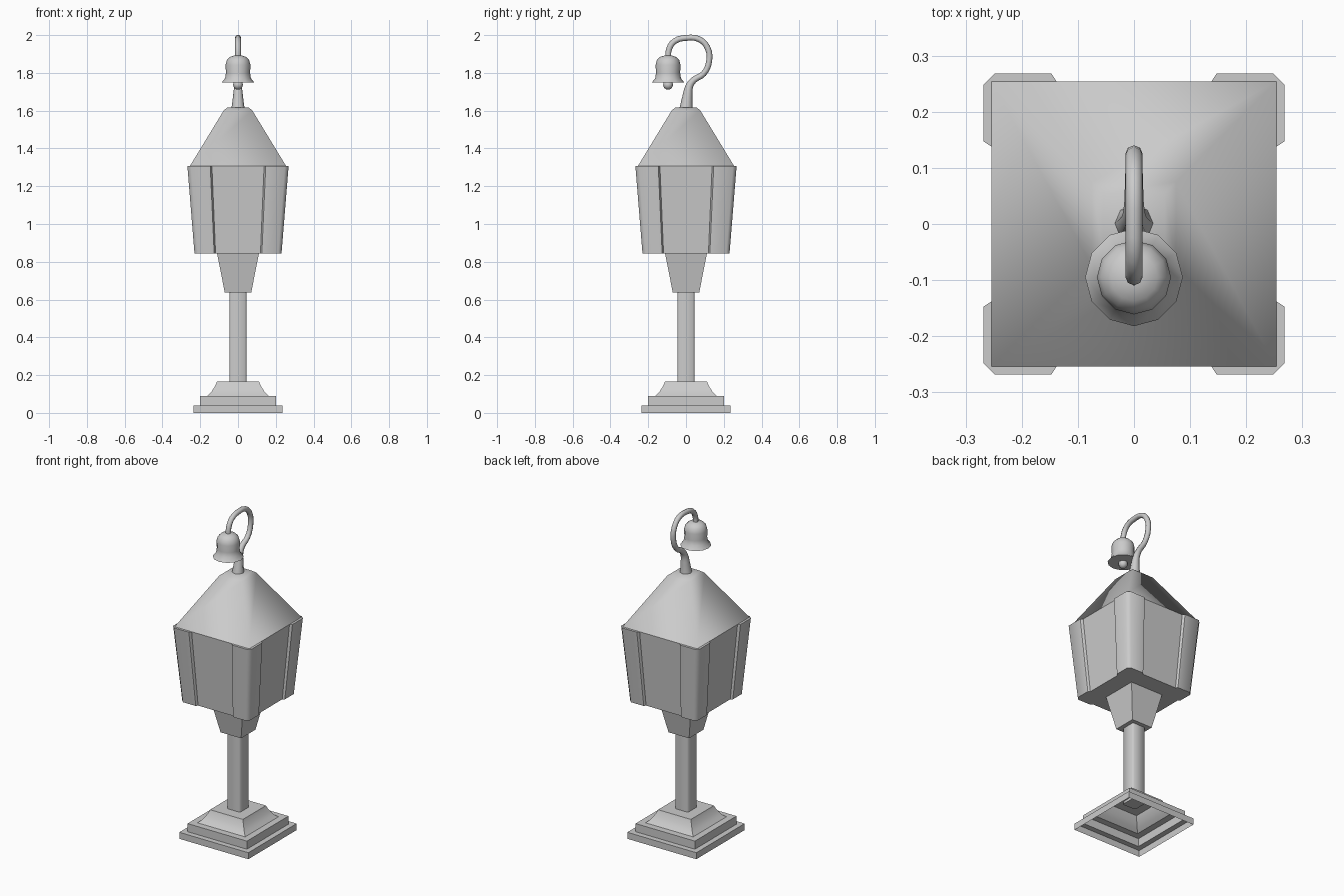
import bpy, bmesh, math

if "Cube" in bpy.data.objects:
    bpy.data.objects.remove(bpy.data.objects["Cube"])


def smooth(obj, angle):
    bpy.ops.object.select_all(action='DESELECT')
    obj.select_set(True)
    bpy.context.view_layer.objects.active = obj
    bpy.ops.object.shade_smooth_by_angle(angle=math.radians(angle))


def loft(name, rings, bottom=True, top=True, angle=None):
    """Skin a stack of equal-length 3D rings."""
    bm = bmesh.new()
    rows = [[bm.verts.new(p) for p in ring] for ring in rings]
    n = len(rows[0])
    for a, b in zip(rows, rows[1:]):
        for i in range(n):
            j = (i + 1) % n
            bm.faces.new((a[i], a[j], b[j], b[i]))
    if bottom:
        bm.faces.new(rows[0][::-1])
    if top:
        bm.faces.new(rows[-1])
    if bottom and top:
        bmesh.ops.recalc_face_normals(bm, faces=bm.faces)
    mesh = bpy.data.meshes.new(name)
    bm.to_mesh(mesh)
    bm.free()
    obj = bpy.data.objects.new(name, mesh)
    bpy.context.collection.objects.link(obj)
    if angle:
        smooth(obj, angle)
    return obj


def square(h, z):
    return [(-h, -h, z), (h, -h, z), (h, h, z), (-h, h, z)]


def chamfered(h, c, z):
    k = h - c
    return [(-k, -h, z), (k, -h, z), (h, -k, z), (h, k, z),
            (k, h, z), (-k, h, z), (-h, k, z), (-h, -k, z)]


def circle(r, z, y, n=12):
    return [(r * math.cos(2 * math.pi * i / n), y + r * math.sin(2 * math.pi * i / n), z)
            for i in range(n)]


# Stepped base, open underneath
base_profile = [(0.235, 0), (0.235, 0.04), (0.202, 0.04), (0.202, 0.09), (0.162, 0.09),
                (0.143, 0.108), (0.129, 0.13), (0.119, 0.147), (0.112, 0.165)]
loft("base", [square(h, z) for h, z in base_profile], bottom=False, angle=30)

# Post and flared collar
loft("post", [chamfered(0.045, 0.008, z) for z in (0.15, 0.66)], angle=50)
loft("collar", [square(0.07, 0.637), square(0.112, 0.85)])

# Tapered lantern body
Z0, Z1, TAPER = 0.845, 1.308, 0.86
loft("lantern_body", [square(0.254 * TAPER, Z0), square(0.254, Z1)])

# Four L-shaped corner posts following the taper
corner = [(0.138, 0.254), (0.147, 0.268), (0.248, 0.268), (0.268, 0.248),
          (0.268, 0.147), (0.254, 0.138), (0.235, 0.138), (0.235, 0.235), (0.138, 0.235)]
for i in range(4):
    a = i * math.pi / 2
    c, s = math.cos(a), math.sin(a)
    turned = [(x * c - y * s, x * s + y * c) for x, y in corner]
    loft(f"corner_post_{i + 1}",
         [[(x * k, y * k, z) for x, y in turned] for k, z in ((TAPER, Z0), (1, Z1))],
         angle=50)

# Roof
loft("roof", [square(0.254, Z1), square(0.075, 1.602), square(0.055, 1.618)], angle=80)

# Curled hook, thick at its foot
path = [(0, 1.605, 2.3), (0.007, 1.67, 1.75), (0.018, 1.73, 1.3), (0.042, 1.763, 1.1),
        (0.093, 1.795, 1), (0.123, 1.865, 1), (0.113, 1.935, 1), (0.07, 1.978, 1),
        (0.0, 1.985, 1), (-0.06, 1.968, 1), (-0.09, 1.925, 1), (-0.094, 1.87, 1)]
curve = bpy.data.curves.new("hook", 'CURVE')
curve.dimensions = '3D'
curve.bevel_depth = 0.0155
curve.bevel_resolution = 2
curve.resolution_u = 3
curve.use_fill_caps = True
spline = curve.splines.new('BEZIER')
spline.bezier_points.add(len(path) - 1)
for p, (y, z, r) in zip(spline.bezier_points, path):
    p.co = (0, y, z)
    p.radius = r
    p.handle_left_type = p.handle_right_type = 'AUTO'
hook = bpy.data.objects.new("hook", curve)
bpy.context.collection.objects.link(hook)
bpy.ops.object.select_all(action='DESELECT')
hook.select_set(True)
bpy.context.view_layer.objects.active = hook
bpy.ops.object.convert(target='MESH')
smooth(hook, 50)

# Bell and clapper
BELL_Y = -0.095
bell_profile = [(0.087, 1.748), (0.068, 1.772), (0.064, 1.80), (0.066, 1.842),
                (0.059, 1.868), (0.042, 1.885), (0.015, 1.893)]
loft("bell", [circle(r, z, BELL_Y) for r, z in bell_profile], angle=40)
bpy.ops.mesh.primitive_uv_sphere_add(segments=12, ring_count=8, radius=0.026,
                                     location=(0, BELL_Y, 1.737))
clapper = bpy.context.object
clapper.name = "clapper"
smooth(clapper, 60)
